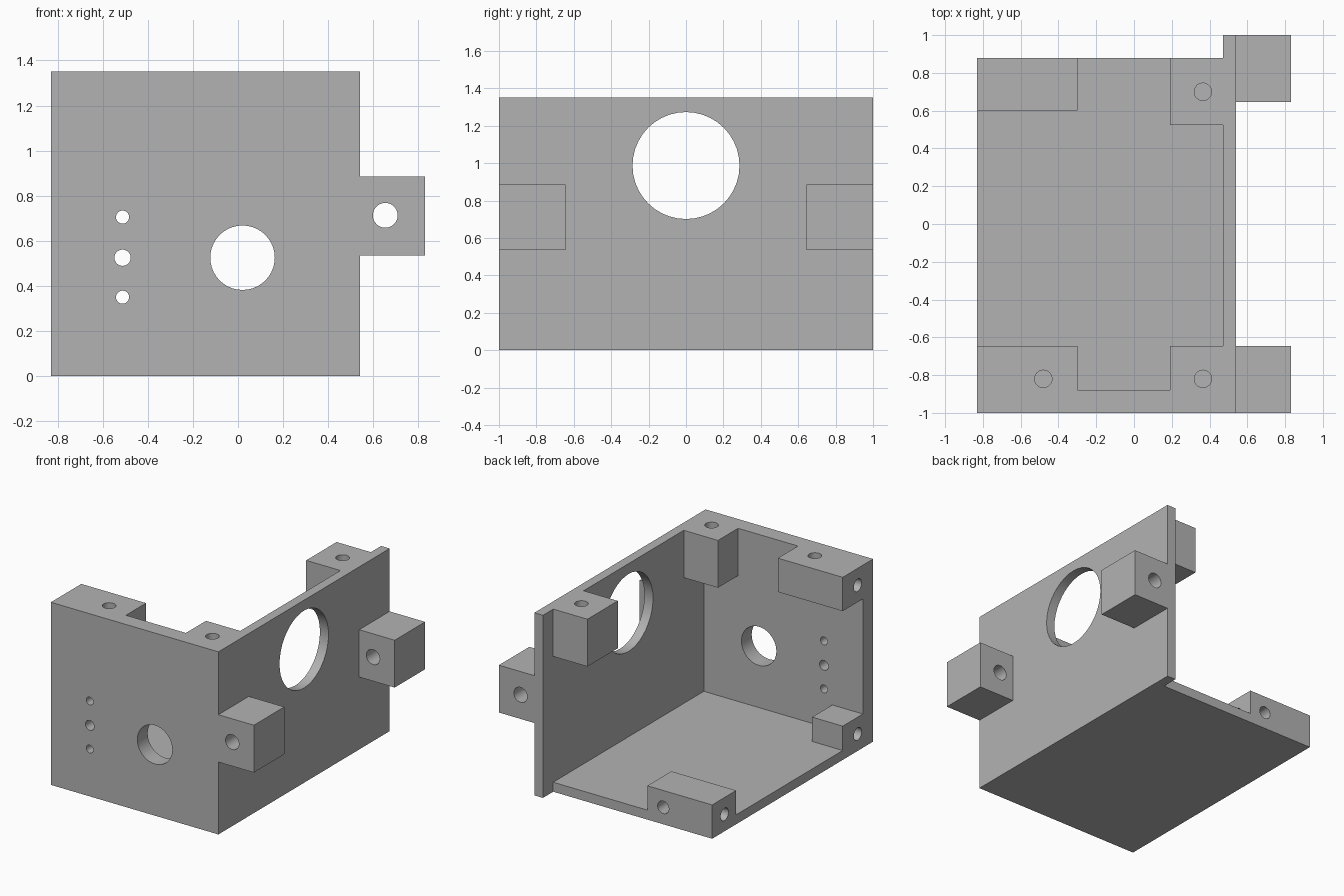
import bpy
import math

cube = bpy.data.objects.get("Cube")
if cube:
    bpy.data.objects.remove(cube, do_unlink=True)

grey = bpy.data.materials.new("plain grey")
grey.use_nodes = True
grey.diffuse_color = (0.45, 0.45, 0.45, 1)
grey.node_tree.nodes["Principled BSDF"].inputs["Base Color"].default_value = (0.45, 0.45, 0.45, 1)

# Overall planes of the housing
LEFT, INNER, OUTER = -0.83, 0.47, 0.54
FRONT, FRONT_IN, BACK = -1.0, -0.88, 0.88
TOP, POST = 1.35, -0.645


def box(name, x, y, z):
    bpy.ops.mesh.primitive_cube_add(size=1)
    ob = bpy.context.object
    ob.name = name
    for v in ob.data.vertices:
        v.co = [a + (b - a) * (c + 0.5) for (a, b), c in zip((x, y, z), v.co)]
    ob.data.materials.append(grey)
    return ob


def drill(axis, centre, radius, length):
    turn = {"x": (0, math.pi / 2, 0), "y": (math.pi / 2, 0, 0), "z": (0, 0, 0)}[axis]
    bpy.ops.mesh.primitive_cylinder_add(vertices=40, radius=radius, depth=length,
                                        location=centre, rotation=turn)
    ob = bpy.context.object
    ob.name = "drill"
    ob.hide_render = True
    return ob


def combine(body, other, operation):
    mod = body.modifiers.new("join", "BOOLEAN")
    mod.operation = operation
    mod.solver = "EXACT"
    mod.object = other
    bpy.ops.object.select_all(action="DESELECT")
    bpy.context.view_layer.objects.active = body
    body.select_set(True)
    bpy.ops.object.modifier_apply(modifier=mod.name)
    bpy.data.objects.remove(other, do_unlink=True)


# Walls and floor
housing = box("bracket_housing", (INNER, OUTER), (FRONT, 1), (0, TOP))
parts = [
    box("front_wall", (LEFT, OUTER), (FRONT, FRONT_IN), (0, TOP)),
    box("floor", (LEFT, OUTER), (FRONT, BACK), (0, 0.07)),
    # Screw blocks inside the corners
    box("top_outer_block", (LEFT, -0.30), (FRONT, POST), (1.10, TOP)),
    box("top_front_block", (0.19, OUTER), (FRONT, POST), (1.0, TOP)),
    box("top_back_block", (0.19, OUTER), (0.525, BACK), (1.0, TOP)),
    box("low_front_block", (LEFT, -0.58), (FRONT, POST), (0, 0.25)),
    box("low_back_block", (LEFT, -0.30), (0.60, BACK), (0, 0.25)),
    # Mounting tabs outside the side wall
    box("front_tab", (INNER, 0.83), (FRONT, POST), (0.535, 0.885)),
    box("back_tab", (INNER, 0.83), (-POST, 1), (0.535, 0.885)),
]
for part in parts:
    combine(housing, part, "UNION")

# Openings in the walls
holes = [
    drill("x", (0.5, 0, 0.987), 0.286, 0.3),
    drill("y", (0.02, -0.94, 0.525), 0.143, 0.3),
]
for z, r in ((0.705, 0.029), (0.525, 0.036), (0.35, 0.029)):
    holes.append(drill("y", (-0.512, -0.94, z), r, 0.3))

# Screw holes through the tabs and blocks
SCREW = 0.046
holes.append(drill("y", (0.653, 0, 0.713), 0.055, 2.4))
for x, y in ((-0.48, -0.82), (0.365, -0.82), (0.365, 0.70)):
    holes.append(drill("z", (x, y, 1.2), SCREW, 0.6))
for y, z in ((-0.82, 1.225), (-0.82, 0.125), (0.735, 0.125)):
    holes.append(drill("x", (-0.55, y, z), SCREW, 0.7))
holes.append(drill("y", (-0.43, 0.74, 0.125), SCREW, 0.4))
for hole in holes:
    combine(housing, hole, "DIFFERENCE")

# One flat colour, crisp edges
housing.data.materials.clear()
housing.data.materials.append(grey)
for face in housing.data.polygons:
    face.material_index = 0
bpy.ops.object.select_all(action="DESELECT")
housing.select_set(True)
bpy.context.view_layer.objects.active = housing
bpy.ops.object.shade_smooth_by_angle(angle=math.radians(30))
